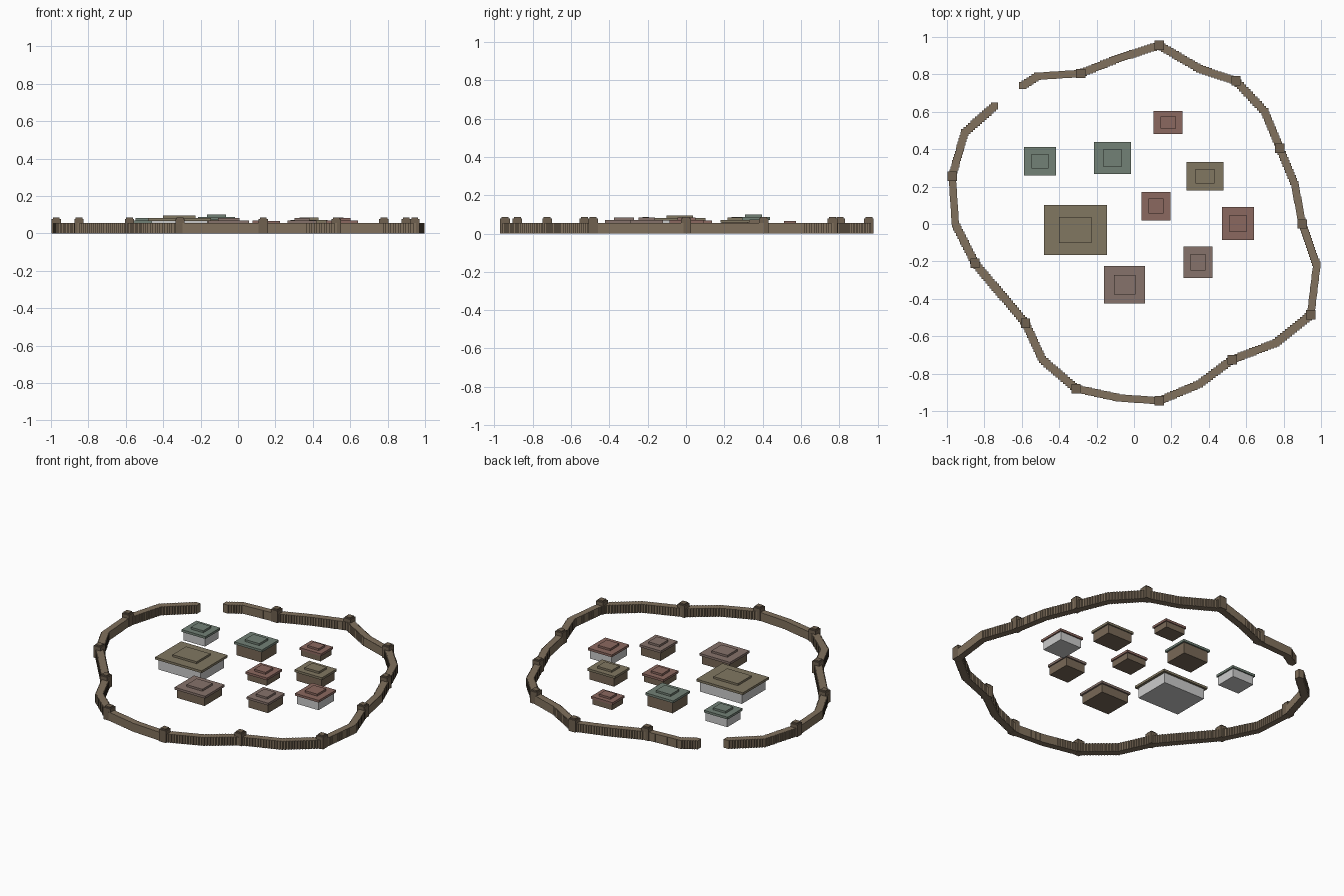
import bpy, bmesh
from mathutils import Vector, Matrix

if "Cube" in bpy.data.objects:
    bpy.data.objects.remove(bpy.data.objects["Cube"])


def material(name, rgb):
    m = bpy.data.materials.new(name)
    m.diffuse_color = (*rgb, 1)
    m.use_nodes = True
    m.node_tree.nodes["Principled BSDF"].inputs["Base Color"].default_value = m.diffuse_color
    return m


WOOD = material("wall_wood", (0.22, 0.165, 0.11))
DARK = material("tower_wood", (0.16, 0.12, 0.08))
TIMBER = material("timber", (0.19, 0.14, 0.095))
GREEN = material("green_roof", (0.17, 0.22, 0.18))
OLIVE = material("olive_roof", (0.22, 0.185, 0.12))
RED = material("red_roof", (0.26, 0.14, 0.115))
MAUVE = material("mauve_roof", (0.24, 0.17, 0.145))


def boxes(name, items, mat=None):
    """One object from a list of (centre x, centre y, width, depth, z0, z1) boxes."""
    bm = bmesh.new()
    for x, y, w, d, z0, z1 in items:
        m = Matrix.Translation((x, y, (z0 + z1) / 2)) @ Matrix.Diagonal((w, d, z1 - z0, 1))
        bmesh.ops.create_cube(bm, size=1, matrix=m)
    me = bpy.data.meshes.new(name)
    bm.to_mesh(me)
    bm.free()
    if mat:
        me.materials.append(mat)
    ob = bpy.data.objects.new(name, me)
    bpy.context.collection.objects.link(ob)
    return ob


# Palisade path from one side of the gate round to the other; 1 marks a tower
PATH = [(-.745, .63, 0), (-.905, .49, 0), (-.972, .255, 1), (-.955, 0, 0),
        (-.85, -.21, 1), (-.58, -.53, 1), (-.49, -.725, 0), (-.31, -.88, 1),
        (-.08, -.93, 0), (.135, -.945, 1), (.35, -.855, 0), (.525, -.725, 1),
        (.76, -.635, 0), (.945, -.485, 1), (.977, -.22, 0), (.90, 0, 1),
        (.86, .21, 0), (.78, .405, 1), (.70, .60, 0), (.545, .765, 1),
        (.35, .83, 0), (.135, .955, 1), (-.085, .885, 0), (-.285, .805, 1),
        (-.515, .79, 0), (-.595, .74, 0)]

# Wall: closely spaced upright square posts
posts = []
for a, b in zip(PATH, PATH[1:]):
    p, q = Vector(a[:2]), Vector(b[:2])
    n = max(2, round((q - p).length / 0.017))
    for i in range(n):
        c = p.lerp(q, i / n)
        posts.append((c.x, c.y, .038, .038, 0, .055))
posts.append((*PATH[-1][:2], .038, .038, 0, .055))
boxes("palisade_wall", posts, WOOD)

# Watch towers with slightly narrower caps
towers = [p for p in PATH if p[2]]
boxes("wall_towers", [(x, y, .05, .05, 0, .078) for x, y, _ in towers], DARK)
boxes("tower_caps", [(x, y, .036, .036, .078, .086) for x, y, _ in towers], DARK)

# Houses: name, centre, roof width and depth, total height, roof and body colours
HOUSES = [
    ("great_hall", -.313, -.032, .335, .268, .095, OLIVE, None),
    ("west_house", -.502, .335, .172, .152, .083, GREEN, None),
    ("north_house", -.115, .353, .20, .172, .10, GREEN, TIMBER),
    ("north_hut", .183, .543, .155, .122, .066, RED, TIMBER),
    ("east_house", .38, .255, .198, .152, .085, OLIVE, TIMBER),
    ("centre_hut", .118, .096, .155, .152, .068, RED, TIMBER),
    ("east_stone_house", .556, .003, .172, .178, .083, RED, None),
    ("south_east_house", .343, -.205, .155, .17, .083, MAUVE, TIMBER),
    ("south_house", -.05, -.324, .22, .20, .083, MAUVE, TIMBER),
]
for name, x, y, w, d, h, roof, body in HOUSES:
    eave, ridge = h - .028, h - .013
    boxes(name + "_body", [(x, y, w * .9, d * .9, 0, eave)], body)
    boxes(name + "_roof", [(x, y, w, d, eave, ridge)], roof)
    boxes(name + "_roof_cap", [(x, y, w * .52, d * .52, ridge, h)], roof)
